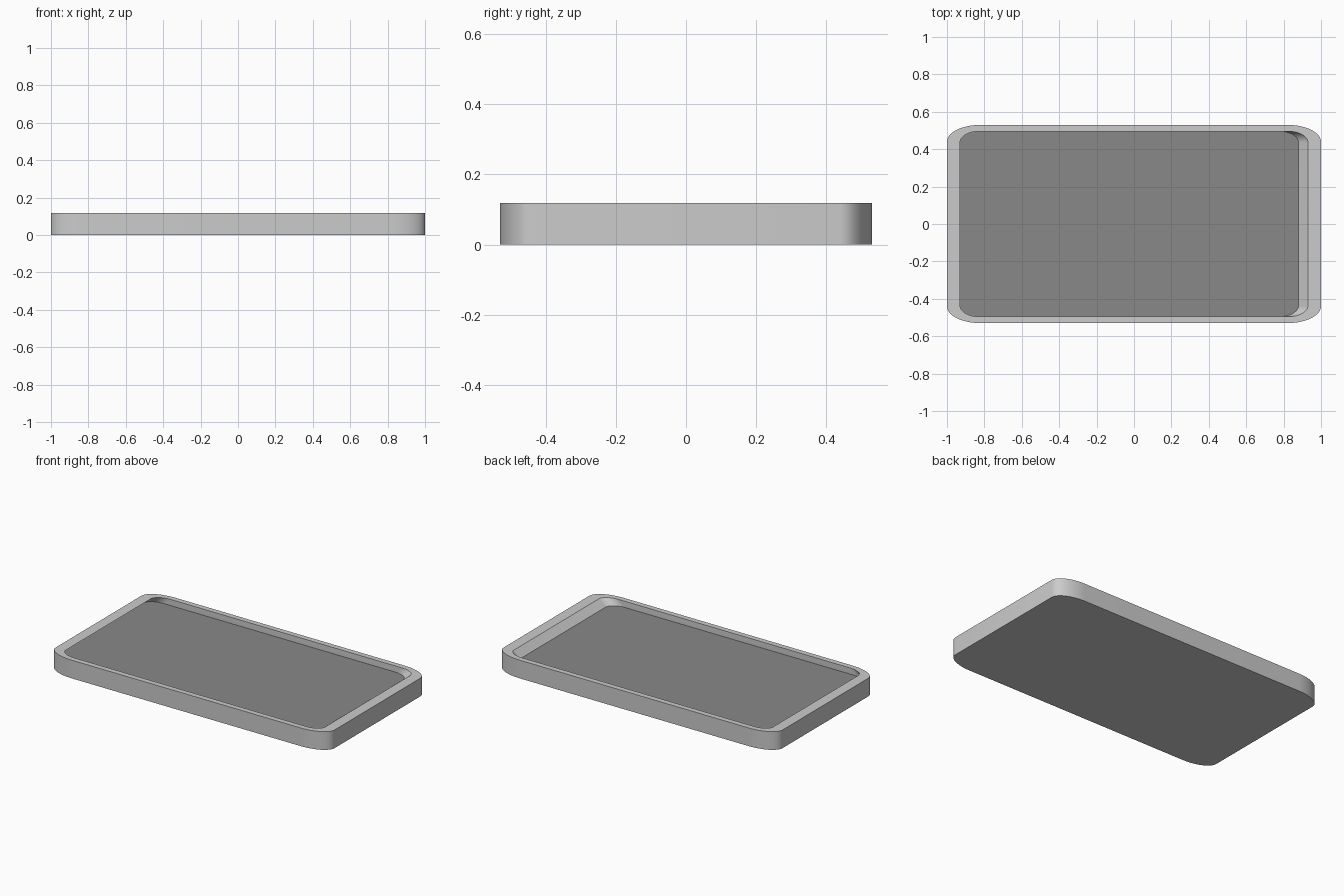
import bpy, bmesh
from math import sin, cos, pi, radians

if "Cube" in bpy.data.objects:
    bpy.data.objects.remove(bpy.data.objects["Cube"])

H, DEPTH, SHEAR = 0.118, 0.04, -0.05


def outline(bm, hx, hy, rx, ry, z, dx=0.0, n=12):
    """Rounded rectangle with elliptical corners, counter-clockwise."""
    verts = []
    for q, (sx, sy) in enumerate([(1, 1), (-1, 1), (-1, -1), (1, -1)]):
        for i in range(n + 1):
            a = (q + i / n) * pi / 2
            verts.append(bm.verts.new((sx * (hx - rx) + rx * cos(a) + dx,
                                       sy * (hy - ry) + ry * sin(a), z)))
    return verts


def bridge(bm, a, b):
    for i in range(len(a)):
        j = (i + 1) % len(a)
        bm.faces.new((a[i], a[j], b[j], b[i]))


def add_object(name, bm):
    mesh = bpy.data.meshes.new(name)
    bm.to_mesh(mesh)
    bm.free()
    ob = bpy.data.objects.new(name, mesh)
    bpy.context.collection.objects.link(ob)
    bpy.context.view_layer.objects.active = ob
    ob.select_set(True)
    bpy.ops.object.shade_smooth_by_angle(angle=radians(35))
    ob.select_set(False)
    return ob


# Tray body: outer wall, flat rim, slanted recess wall and base
bm = bmesh.new()
base = outline(bm, 1, 0.53, 0.18, 0.09, 0)
top = outline(bm, 1, 0.53, 0.18, 0.09, H)
rim = outline(bm, 0.93, 0.495, 0.10, 0.06, H)
low = outline(bm, 0.93, 0.495, 0.10, 0.06, H - DEPTH, SHEAR)
bridge(bm, base, top)
bridge(bm, top, rim)
bridge(bm, rim, low)
bm.faces.new(base[::-1])
add_object("tray_body", bm)

# Dark recessed panel closing the recess
bm = bmesh.new()
bm.faces.new(outline(bm, 0.93, 0.495, 0.10, 0.06, H - DEPTH, SHEAR))
panel = add_object("recessed_panel", bm)
mat = bpy.data.materials.new("dark_grey")
mat.diffuse_color = (0.25, 0.25, 0.25, 1)
mat.use_nodes = True
mat.node_tree.nodes["Principled BSDF"].inputs["Base Color"].default_value = mat.diffuse_color
panel.data.materials.append(mat)
